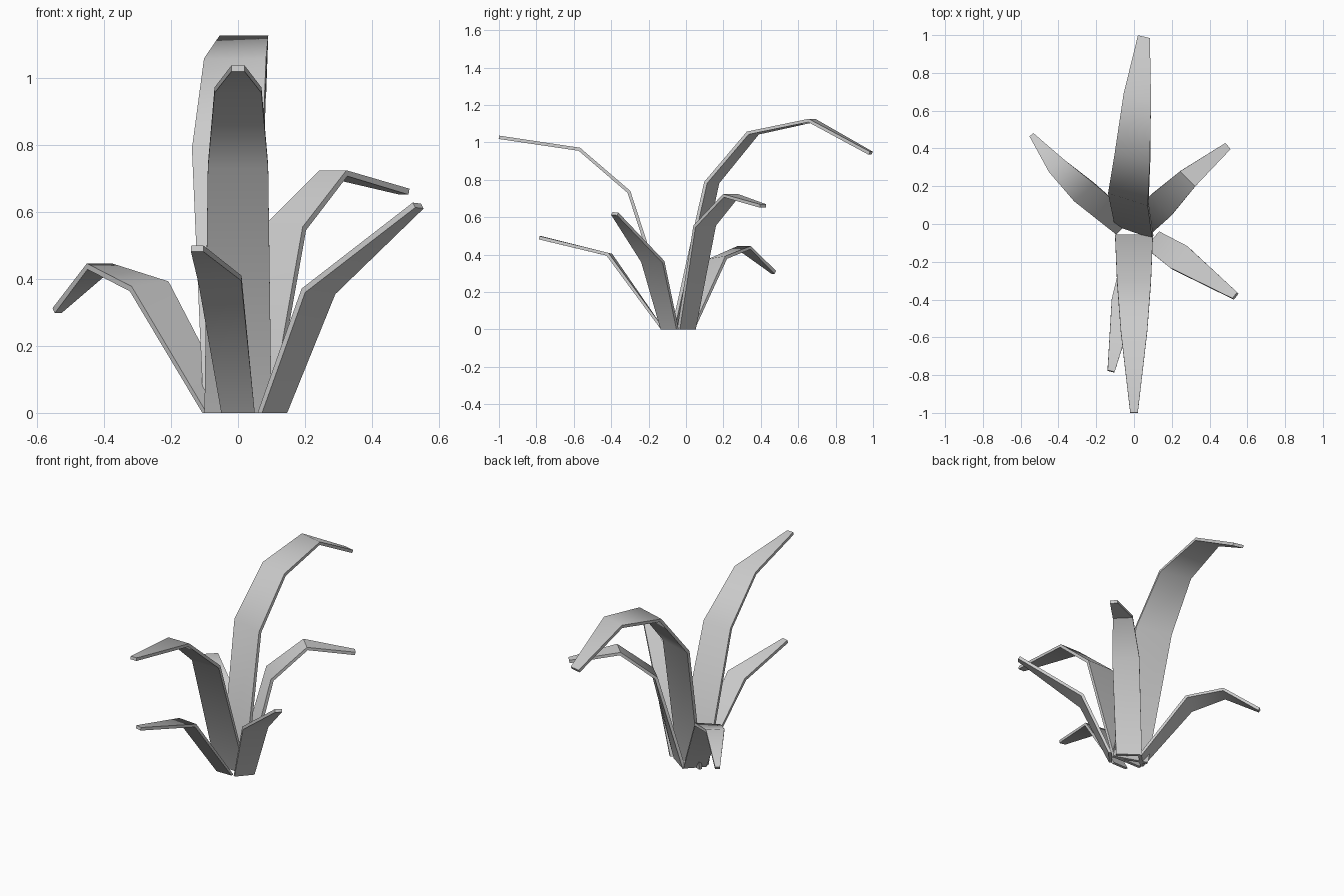
import bpy, bmesh
from mathutils import Vector
from math import radians

if "Cube" in bpy.data.objects:
    bpy.data.objects.remove(bpy.data.objects["Cube"])

THICK = 0.018


def leaf(name, stations):
    """Tapered bent blade; each station is (left edge xyz, right edge xyz) from base to tip."""
    L = [Vector(s[:3]) for s in stations]
    R = [Vector(s[3:]) for s in stations]
    mids = [(a + b) / 2 for a, b in zip(L, R)]
    n = len(stations)
    bm = bmesh.new()
    rings = []
    for i in range(n):
        # mitred offset across the blade thickness
        d_in = (mids[i] - mids[max(i - 1, 0)]).normalized()
        d_out = (mids[min(i + 1, n - 1)] - mids[i]).normalized()
        nrm = (R[i] - L[i]).cross(d_in + d_out).normalized()
        if i == 0:                       # flat cut on the ground
            nrm = Vector((nrm.x, nrm.y, 0)).normalized()
        off = nrm * THICK / 2
        rings.append([bm.verts.new(p) for p in (L[i] + off, R[i] + off, R[i] - off, L[i] - off)])
    for a, b in zip(rings, rings[1:]):
        for k in range(4):
            j = (k + 1) % 4
            bm.faces.new((a[k], a[j], b[j], b[k]))
    bm.faces.new(rings[0])
    bm.faces.new(rings[-1])
    bmesh.ops.recalc_face_normals(bm, faces=bm.faces)
    me = bpy.data.meshes.new(name)
    bm.to_mesh(me)
    bm.free()
    ob = bpy.data.objects.new(name, me)
    bpy.context.collection.objects.link(ob)
    bpy.ops.object.select_all(action='DESELECT')
    ob.select_set(True)
    bpy.context.view_layer.objects.active = ob
    bpy.ops.object.shade_smooth_by_angle(angle=radians(50))


# Tall leaf arching to the front
leaf("tall_front_leaf", [
    (-.10, -.065, 0, .10, -.065, 0),
    (-.09, -.305, .735, .09, -.305, .735),
    (-.07, -.57, .963, .07, -.57, .963),
    (-.02, -1, 1.027, .02, -1, 1.027)])

# Tallest leaf arching to the back and drooping
leaf("tall_back_leaf", [
    (-.10, 0, 0, .10, -.07, 0),
    (-.135, .17, .785, .075, .105, .785),
    (-.10, .385, 1.05, .085, .33, 1.05),
    (-.055, .69, 1.117, .09, .655, 1.117),
    (.02, .995, .942, .083, .98, .942)])

# Medium leaf to the back right
leaf("back_right_leaf", [
    (-.02, .045, 0, .10, -.04, 0),
    (.09, .155, .56, .198, .045, .55),
    (.245, .28, .715, .325, .20, .715),
    (.483, .428, .66, .51, .395, .66)])

# Low drooping leaf to the back left
leaf("back_left_leaf", [
    (-.10, -.05, 0, -.01, .04, 0),
    (-.32, .125, .37, -.21, .215, .385),
    (-.45, .275, .437, -.375, .345, .437),
    (-.55, .46, .305, -.53, .478, .305)])

# Medium leaf to the front right, single bend
leaf("front_right_leaf", [
    (.065, -.13, 0, .14, -.045, 0),
    (.195, -.235, .365, .285, -.12, .36),
    (.525, -.397, .62, .55, -.365, .617)])

# Low leaf to the front, leaning left, single bend
leaf("low_front_leaf", [
    (-.05, -.125, 0, .05, -.125, 0),
    (-.118, -.40, .397, .01, -.42, .402),
    (-.14, -.775, .49, -.103, -.785, .49)])
